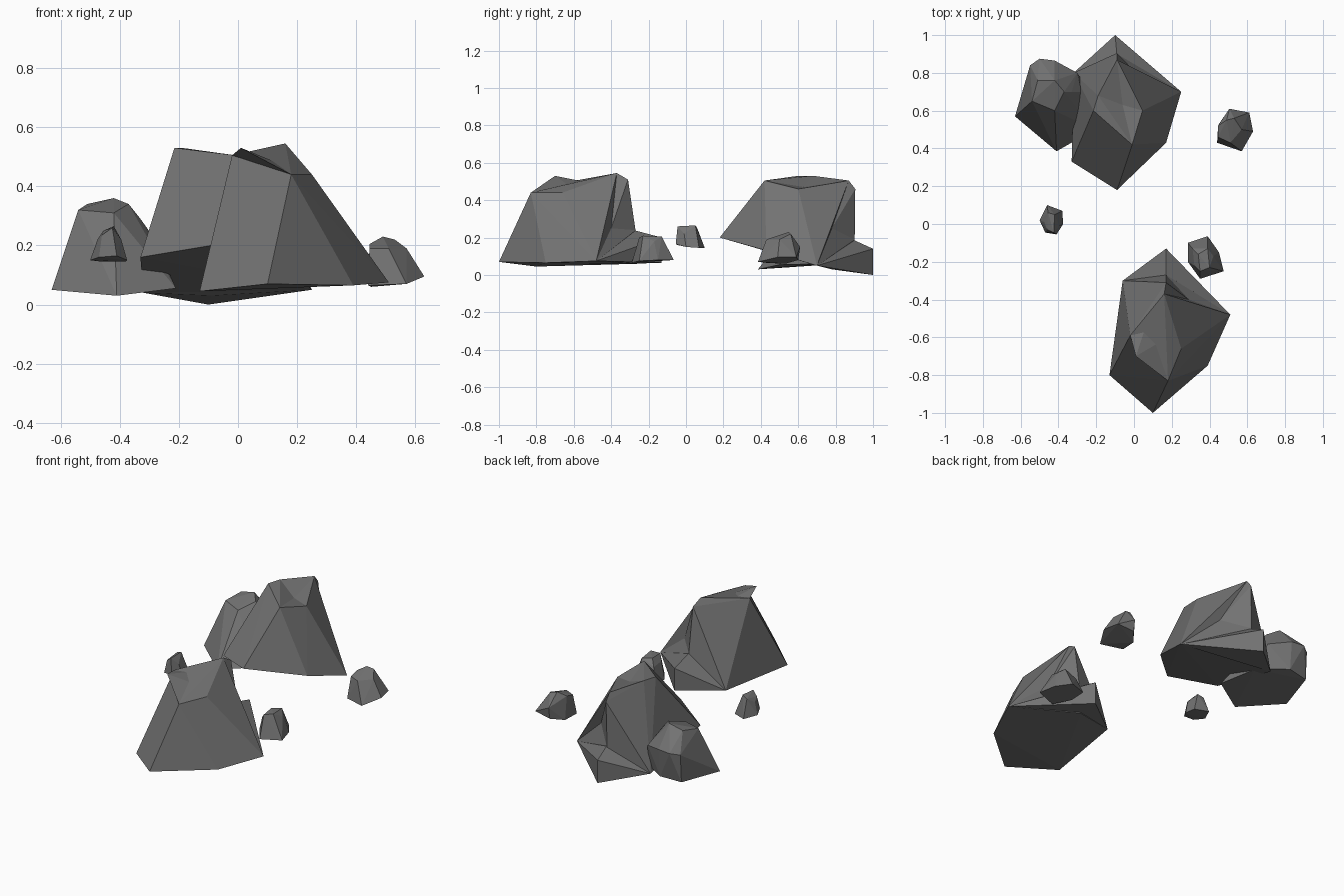
import bpy, bmesh
from mathutils import Vector

stone = bpy.data.materials.new("dark grey stone")
stone.diffuse_color = (0.17, 0.17, 0.17, 1)


def add_hull(bm, points):
    """Wrap a faceted block around a few corner points."""
    verts = [bm.verts.new(p) for p in points]
    res = bmesh.ops.convex_hull(bm, input=verts)
    loose = {v for v in res["geom_interior"] + res["geom_unused"]
             if isinstance(v, bmesh.types.BMVert)}
    bmesh.ops.delete(bm, geom=list(loose), context='VERTS')


def add_dent(bm, point):
    """Split the edge nearest to a point and pull it there."""
    p = Vector(point)
    edge = min(bm.edges, key=lambda e: ((e.verts[0].co + e.verts[1].co) / 2 - p).length)
    res = bmesh.ops.subdivide_edges(bm, edges=[edge], cuts=1)
    for g in res["geom_inner"]:
        if isinstance(g, bmesh.types.BMVert):
            g.co = p
    bmesh.ops.triangulate(bm, faces=[f for f in bm.faces if len(f.verts) > 3])


def rock(name, base, crown, dents=(), extras=()):
    """Faceted body, dented, plus extra blocks such as ledges."""
    bm = bmesh.new()
    add_hull(bm, base + crown)
    for d in dents:
        add_dent(bm, d)
    for block in extras:
        add_hull(bm, block)
    bmesh.ops.recalc_face_normals(bm, faces=bm.faces[:])
    mesh = bpy.data.meshes.new(name)
    bm.to_mesh(mesh)
    bm.free()
    mesh.materials.append(stone)
    obj = bpy.data.objects.new(name, mesh)
    bpy.context.collection.objects.link(obj)


# Large boulder at the front: ledge behind, overhanging crest on top
rock("front_boulder",
     [(.10, -1, .07), (.39, -.75, .065), (.51, -.48, .075), (.17, -.26, .06),
      (-.06, -.30, .06), (-.13, -.80, .045)],
     [(-.02, -.59, .505), (.18, -.83, .44), (.25, -.66, .44),
      (.20, -.52, .46), (.16, -.37, .545), (.17, -.31, .51), (.17, -.27, .24)],
     dents=[(.29, -.40, .25)],
     extras=[[(.51, -.48, .075), (.17, -.13, .065), (.17, -.13, .20),
              (-.06, -.30, .06), (.17, -.28, .24), (.17, -.40, .07)],
             [(-.02, -.59, .505), (.01, -.70, .53), (.18, -.83, .44),
              (.18, -.60, .46), (.06, -.55, .50)]])

# Large tilted boulder at the back
rock("back_boulder",
     [(-.09, .18, .20), (.17, .43, .13), (.25, .70, .05), (-.10, .90, .02),
      (-.32, .80, .04), (-.33, .33, .16)],
     [(-.215, .60, .53), (-.19, .68, .53), (-.01, .42, .505), (.045, .60, .46),
      (-.09, .87, .505), (-.09, .905, .46), (-.09, .90, .19)],
     dents=[(.03, .78, .25), (-.06, .63, .47)],
     extras=[[(.25, .70, .05), (-.10, 1.0, 0), (-.10, 1.0, .14),
              (-.32, .80, .04), (-.09, .89, .19), (-.09, .78, .03)]])

# Medium rock leaning against the back boulder
rock("side_rock",
     [(-.63, .57, .05), (-.41, .385, .03), (-.21, .50, .055), (-.26, .74, .06),
      (-.42, .85, .07), (-.55, .83, .06)],
     [(-.54, .65, .32), (-.51, .76, .34), (-.42, .76, .36), (-.37, .70, .34),
      (-.33, .70, .29), (-.28, .70, .22), (-.42, .60, .31), (-.55, .84, .23),
      (-.50, .875, .24), (-.42, .865, .24), (-.30, .80, .21)])

# Three small stones
rock("right_stone",
     [(.44, .43, .065), (.57, .385, .07), (.63, .49, .095), (.61, .59, .095),
      (.505, .60, .08), (.45, .53, .06)],
     [(.445, .46, .19), (.445, .52, .205), (.49, .55, .23), (.53, .56, .22),
      (.57, .50, .19), (.51, .43, .19), (.505, .61, .15)])

rock("left_stone",
     [(-.50, .02, .15), (-.47, -.045, .16), (-.41, -.055, .165), (-.375, .0, .15),
      (-.38, .07, .145), (-.46, .10, .145)],
     [(-.475, .01, .22), (-.455, .06, .25), (-.42, .05, .265), (-.425, -.045, .26),
      (-.395, -.01, .22), (-.46, -.03, .235)])

rock("front_stone",
     [(.285, -.20, .075), (.35, -.29, .065), (.475, -.25, .075), (.45, -.15, .08),
      (.39, -.065, .08), (.285, -.10, .08)],
     [(.32, -.22, .17), (.35, -.25, .20), (.40, -.23, .21), (.42, -.17, .18),
      (.39, -.13, .205), (.31, -.13, .17), (.34, -.16, .205)])
